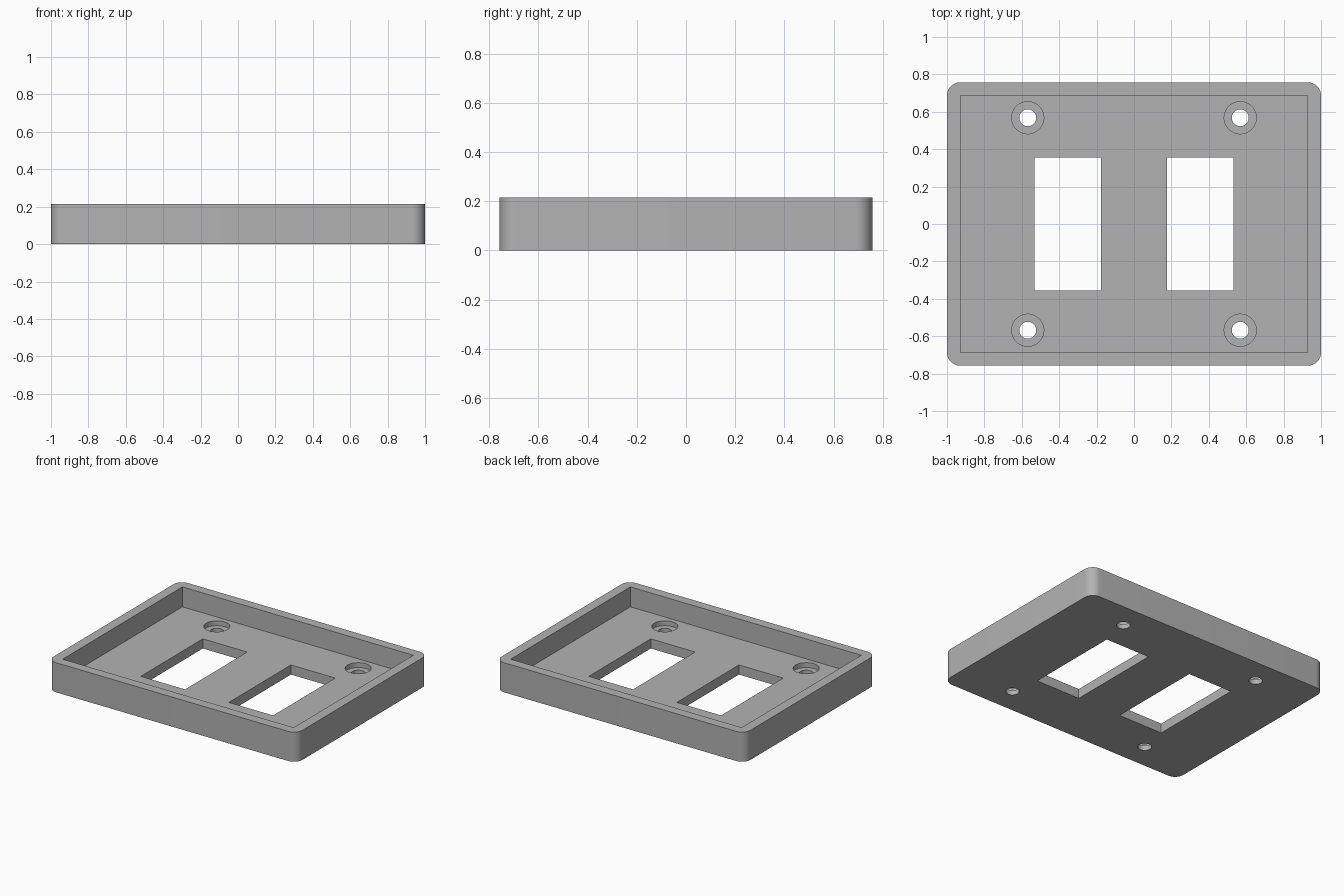
import bpy, bmesh, math

cube = bpy.data.objects.get("Cube")
if cube:
    bpy.data.objects.remove(cube, do_unlink=True)

# Main dimensions
HALF_X, HALF_Y, HEIGHT = 1.0, 0.757, 0.215
FLOOR, WALL, CORNER = 0.07, 0.072, 0.07

grey = bpy.data.materials.new("plain grey")
grey.use_nodes = True
colour = (0.45, 0.45, 0.45, 1)
grey.diffuse_color = colour
grey.node_tree.nodes["Principled BSDF"].inputs["Base Color"].default_value = colour


def prism(name, outline, z0, z1):
    """Extrude a closed 2D outline from z0 up to z1."""
    bm = bmesh.new()
    face = bm.faces.new([bm.verts.new((x, y, z0)) for x, y in outline])
    top = bmesh.ops.extrude_face_region(bm, geom=[face])["geom"]
    verts = [v for v in top if isinstance(v, bmesh.types.BMVert)]
    bmesh.ops.translate(bm, verts=verts, vec=(0, 0, z1 - z0))
    bmesh.ops.recalc_face_normals(bm, faces=bm.faces)
    mesh = bpy.data.meshes.new(name)
    bm.to_mesh(mesh)
    bm.free()
    mesh.materials.append(grey)
    obj = bpy.data.objects.new(name, mesh)
    bpy.context.collection.objects.link(obj)
    return obj


def rect(cx, cy, hx, hy):
    return [(cx + sx * hx, cy + sy * hy)
            for sx, sy in ((-1, -1), (1, -1), (1, 1), (-1, 1))]


def circle(cx, cy, r, n=48):
    return [(cx + r * math.cos(math.tau * i / n),
             cy + r * math.sin(math.tau * i / n)) for i in range(n)]


def rounded_rect(hx, hy, r, steps=12):
    points = []
    for k, (sx, sy) in enumerate(((1, 1), (-1, 1), (-1, -1), (1, -1))):
        for i in range(steps + 1):
            a = math.pi / 2 * (k + i / steps)
            points.append((sx * (hx - r) + r * math.cos(a),
                           sy * (hy - r) + r * math.sin(a)))
    return points


# Tray body with rounded vertical corners
tray = prism("cover_tray", rounded_rect(HALF_X, HALF_Y, CORNER), 0, HEIGHT)

# Open cavity above the floor
cutters = [prism("cavity_cutter", rect(0, 0, HALF_X - WALL, HALF_Y - WALL + 0.002),
                 FLOOR, HEIGHT + 0.1)]

for sx in (-1, 1):
    # Rectangular switch openings
    cutters.append(prism("window_cutter", rect(sx * 0.354, 0, 0.178, 0.356), -0.1, 0.15))
    # Counterbored screw holes
    for sy in (-1, 1):
        x, y = sx * 0.568, sy * 0.568
        cutters.append(prism("screw_hole_cutter", circle(x, y, 0.045), -0.1, 0.15))
        cutters.append(prism("counterbore_cutter", circle(x, y, 0.086), FLOOR / 2, 0.15))

# Cut everything out, then discard the cutters
bpy.ops.object.select_all(action="DESELECT")
bpy.context.view_layer.objects.active = tray
tray.select_set(True)
for cutter in cutters:
    cutter.hide_render = True
    cut = tray.modifiers.new("cut", "BOOLEAN")
    cut.operation = "DIFFERENCE"
    cut.solver = "EXACT"
    cut.object = cutter
    bpy.ops.object.modifier_apply(modifier=cut.name)
    bpy.data.objects.remove(cutter, do_unlink=True)

bpy.ops.object.shade_smooth_by_angle(angle=math.radians(30))
